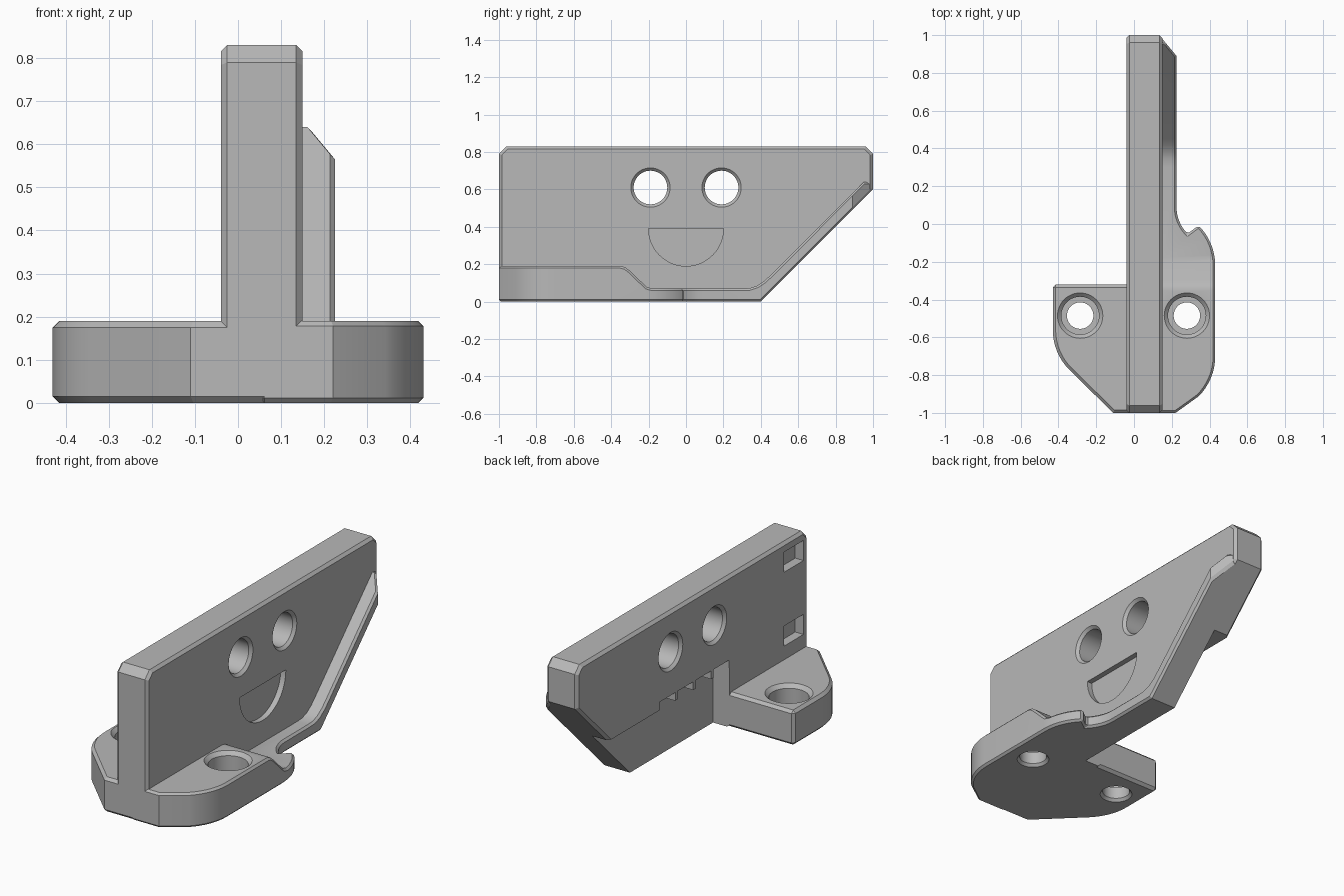
import bpy, bmesh
from math import radians, cos, sin, pi
from mathutils import Matrix

cube = bpy.data.objects.get("Cube")
if cube:
    bpy.data.objects.remove(cube, do_unlink=True)

grey = bpy.data.materials.new("light grey")
grey.use_nodes = True
tone = (0.48, 0.48, 0.48, 1)
grey.diffuse_color = tone
grey.node_tree.nodes["Principled BSDF"].inputs["Base Color"].default_value = tone


def finish(name, bm):
    bmesh.ops.recalc_face_normals(bm, faces=bm.faces)
    mesh = bpy.data.meshes.new(name)
    bm.to_mesh(mesh)
    bm.free()
    mesh.materials.append(grey)
    obj = bpy.data.objects.new(name, mesh)
    bpy.context.collection.objects.link(obj)
    return obj


def prism(name, points, axis, low, high):
    """Extrude a 2D outline along an axis; the outline uses the other two in order."""
    def place(p, h):
        return {"x": (h, *p), "y": (p[0], h, p[1]), "z": (*p, h)}[axis]
    bm = bmesh.new()
    face = bm.faces.new([bm.verts.new(place(p, low)) for p in points])
    grown = bmesh.ops.extrude_face_region(bm, geom=[face])["geom"]
    for v in grown:
        if isinstance(v, bmesh.types.BMVert):
            v.co["xyz".index(axis)] = high
    return finish(name, bm)


def box(name, x, y, z):
    return prism(name, [(x[0], y[0]), (x[1], y[0]), (x[1], y[1]), (x[0], y[1])], "z", *z)


def turned(name, steps, matrix, sides=48):
    """Stack of rings (radius, height) closed at both ends."""
    bm = bmesh.new()
    rings = [[bm.verts.new(matrix @ Matrix.Translation((r * cos(2 * pi * i / sides),
              r * sin(2 * pi * i / sides), h)).translation) for i in range(sides)] for r, h in steps]
    for a, b in zip(rings, rings[1:]):
        for i in range(sides):
            j = (i + 1) % sides
            bm.faces.new((a[i], a[j], b[j], b[i]))
    bm.faces.new(rings[0])
    bm.faces.new(rings[-1])
    return finish(name, bm)


def apply(obj, mod):
    with bpy.context.temp_override(object=obj, active_object=obj, selected_objects=[obj]):
        bpy.ops.object.modifier_apply(modifier=mod.name)


def combine(obj, other, how):
    mod = obj.modifiers.new(how, "BOOLEAN")
    mod.operation, mod.solver, mod.object = how, "EXACT", other
    apply(obj, mod)
    bpy.data.objects.remove(other, do_unlink=True)


def chamfer(obj, width):
    mod = obj.modifiers.new("chamfer", "BEVEL")
    mod.width, mod.segments = width, 1
    mod.limit_method, mod.angle_limit = "ANGLE", radians(60)
    apply(obj, mod)


def arc(cx, cy, r, start, end, n=8):
    return [(cx + r * cos(radians(start + (end - start) * i / n)),
             cy + r * sin(radians(start + (end - start) * i / n))) for i in range(n + 1)]


# Upright wall with clipped corners and a sloping rear underside
bracket = prism("bracket", [(-1, .015), (-.985, 0), (.4, 0), (1, .6), (1, .79), (.96, .83),
                            (-.96, .83), (-1, .79)], "x", -.04, .15)
chamfer(bracket, .015)

# Left foot
foot = prism("left_foot", [(.1, -1), (-.11, -1)] + arc(-.13, -.56, .3, 225, 180)
             + [(-.43, -.32), (.1, -.32)], "z", 0, .19)
chamfer(foot, .015)

# Right foot running into a narrow flange along the underside
flange = prism("flange", [(.05, -1), (.22, -1)] + arc(.13, -.7, .3, -45, 0)
               + arc(.13, -.22, .3, 0, 45) + arc(.425, .09, .2, 225, 180)
               + [(.225, .89), (.15, .98), (.05, .98)], "z", -.1, 1)
side = prism("side_profile", [(-1.1, 0), (.4, 0), (1, .6), (1, .64), (.95, .64), (.45, .14),
                              (.42, .112), (.38, .085), (.34, .072), (.3, .07), (-.18, .07),
                              (-.21, .078), (-.3, .165), (-.325, .184), (-.35, .19),
                              (-1.1, .19)], "x", -.2, .6)
combine(flange, side, "INTERSECT")
chamfer(flange, .013)

for part in (foot, flange):
    combine(bracket, part, "UNION")

# Recess under the left face, with a row of notches on its edge
combine(bracket, box("recess", (-.2, .06), (-.32, 1.2), (-.1, .325)), "DIFFERENCE")
for i in range(4):
    y = -.315 + i * .155
    notch = prism("notch", [(-.06, .3), (.02, .3), (.02, .325), (-.06, .385)], "y", y, y + .135)
    combine(bracket, notch, "DIFFERENCE")

# Square pockets near the front of the left face
for z in (.265, .67):
    combine(bracket, box("pocket", (-.1, .01), (-.96, -.79), (z, z + .11)), "DIFFERENCE")

# Two round eyes through the wall, chamfered on both faces
for y in (-.19, .19):
    at = Matrix.Translation((.055, y, .61)) @ Matrix.Rotation(pi / 2, 4, "Y")
    rings = [(.117, -.107), (.09, -.08), (.09, .08), (.117, .107)]
    combine(bracket, turned("eye", rings, at), "DIFFERENCE")

# Shallow half-round mouth
mouth = prism("mouth", arc(0, .39, .2, 180, 360, 24), "x", .12, .2)
combine(bracket, mouth, "DIFFERENCE")

# Counterbored screw holes
for x in (-.285, .28):
    rings = [(.1, -.02), (.07, .015), (.07, .08), (.1, .08), (.1, .17), (.13, .2)]
    hole = turned("screw_hole", rings, Matrix.Translation((x, -.485, 0)))
    combine(bracket, hole, "DIFFERENCE")

bpy.ops.object.select_all(action="DESELECT")
bracket.select_set(True)
bpy.context.view_layer.objects.active = bracket
bpy.ops.object.shade_smooth_by_angle(angle=radians(25))
